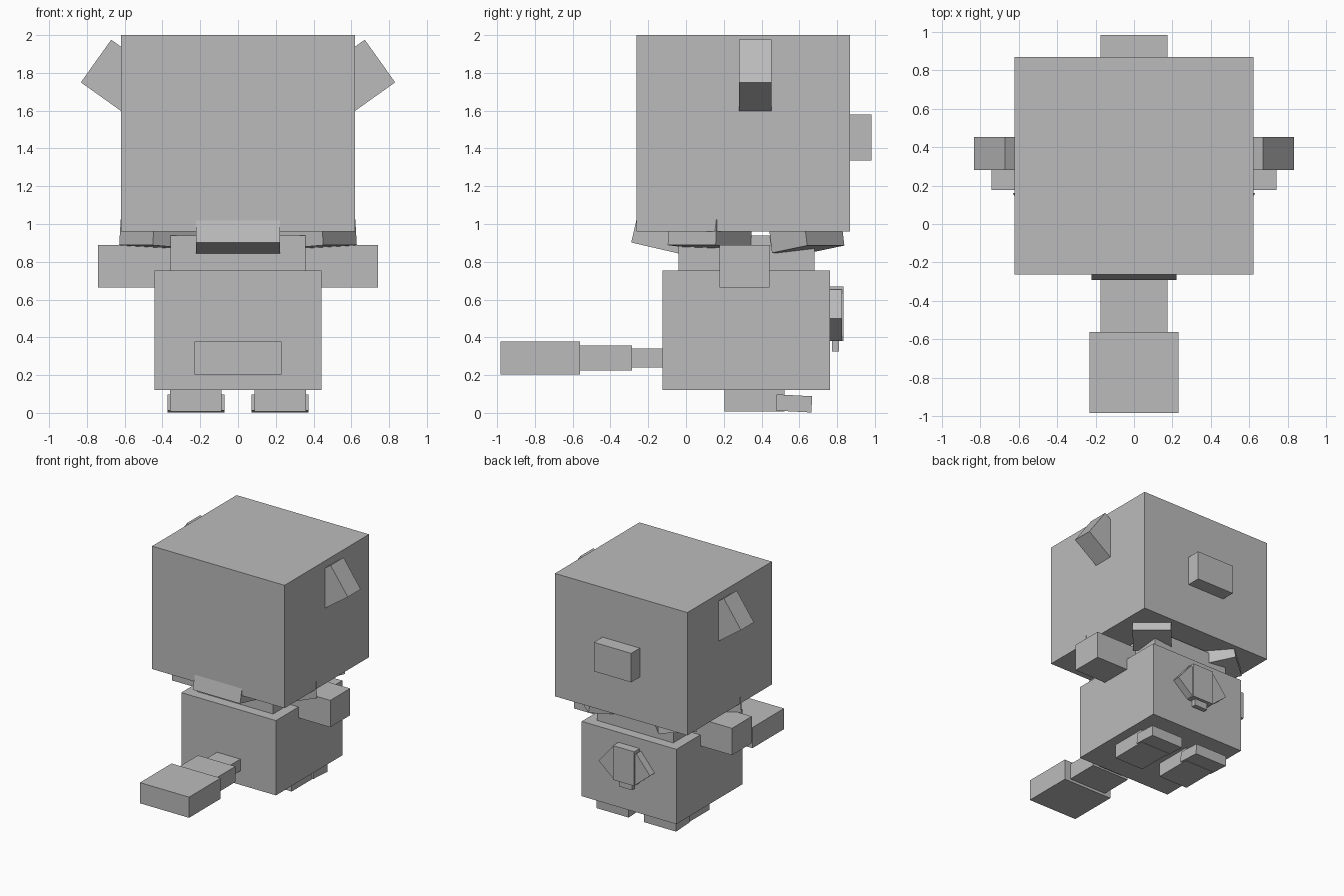
import bpy, math
from mathutils import Vector, Matrix

cube = bpy.data.objects.get("Cube")
if cube:
    bpy.data.objects.remove(cube, do_unlink=True)

GREY = (0.5, 0.5, 0.5, 1)
grey = bpy.data.materials.new("plain_grey")
grey.use_nodes = True
grey.diffuse_color = GREY
grey.node_tree.nodes["Principled BSDF"].inputs["Base Color"].default_value = GREY

FACES = [(0, 1, 3, 2), (4, 6, 7, 5), (0, 4, 5, 1), (2, 3, 7, 6), (0, 2, 6, 4), (1, 5, 7, 3)]


def box(name, xs, ys, zs, place=Matrix()):
    """Box from its ranges, moved by a matrix."""
    verts = [place @ Vector((x, y, z)) for x in xs for y in ys for z in zs]
    mesh = bpy.data.meshes.new(name)
    mesh.from_pydata(verts, [], FACES)
    mesh.materials.append(grey)
    obj = bpy.data.objects.new(name, mesh)
    bpy.context.collection.objects.link(obj)
    return obj


def mirrored(name, build):
    """Build a part on the left and its mirror image on the right."""
    build("left_" + name)
    obj = build("right_" + name)
    obj.data.transform(Matrix.Scale(-1, 4, (1, 0, 0)))
    obj.data.flip_normals()


def spike(name, tip, turn, size, ys):
    """Box turned about y, with its outer corner at tip."""
    place = Matrix.Translation((tip[0], 0, tip[1])) @ Matrix.Rotation(turn, 4, "Y")
    return box(name, (-size[0], 0), ys, (0, size[1]), place)


def tuft(name, edge, heading, tilt, width, length, height=0.16):
    """Flat block pointing along heading, outer end raised by tilt."""
    place = (Matrix.Translation(edge) @ Matrix.Rotation(math.radians(heading), 4, "Z")
             @ Matrix.Rotation(-math.radians(tilt), 4, "Y"))
    return box(name, (-length, 0), (-width / 2, width / 2), (0, height), place)


# Head, muzzle and ears
box("head", (-0.62, 0.62), (-0.263, 0.867), (0.96, 2.0))
box("muzzle", (-0.175, 0.175), (0.86, 0.983), (1.335, 1.58))
mirrored("ear", lambda n: spike(n, (0.832, 1.75), -math.radians(35.5), (0.4, 0.277), (0.28, 0.453)))

# Neck, body and limbs
box("body", (-0.443, 0.443), (-0.125, 0.762), (0.122, 0.755))
box("neck", (-0.357, 0.357), (-0.04, 0.68), (0.75, 0.94))
mirrored("arm", lambda n: box(n, (0.355, 0.74), (0.177, 0.442), (0.663, 0.89)))
mirrored("leg", lambda n: box(n, (0.087, 0.36), (0.203, 0.522), (0.007, 0.125)))
foot_tilt = Matrix.Translation((0, 0.572, 0.05)) @ Matrix.Rotation(-math.radians(3), 4, "X")
mirrored("foot", lambda n: box(n, (0.072, 0.372), (-0.094, 0.094), (-0.043, 0.043), foot_tilt))

# Tail in three widening segments
box("tail_base", (-0.11, 0.11), (-0.285, -0.12), (0.24, 0.34))
box("tail_middle", (-0.175, 0.175), (-0.56, -0.285), (0.225, 0.357))
box("tail_end", (-0.23, 0.23), (-0.983, -0.56), (0.203, 0.378))

# Ruff of tufts under the head
tuft("back_tuft", (0, -0.29, 0.902), -90, 13, 0.443, 0.3)
mirrored("side_tuft", lambda n: tuft(n, (0.54, 0.03, 0.888), -35, 4, 0.31, 0.325, 0.135))
mirrored("front_tuft", lambda n: tuft(n, (0.44, 0.74, 0.886), 49, 9, 0.3, 0.25, 0.13))

# Chest ornament
box("ornament_centre", (-0.1, 0.1), (0.755, 0.835), (0.38, 0.67))
box("ornament_tab", (-0.06, 0.06), (0.772, 0.81), (0.325, 0.385))
mirrored("ornament_wing", lambda n: spike(n, (0.24, 0.5), -math.radians(40), (0.18, 0.2), (0.758, 0.825)))
